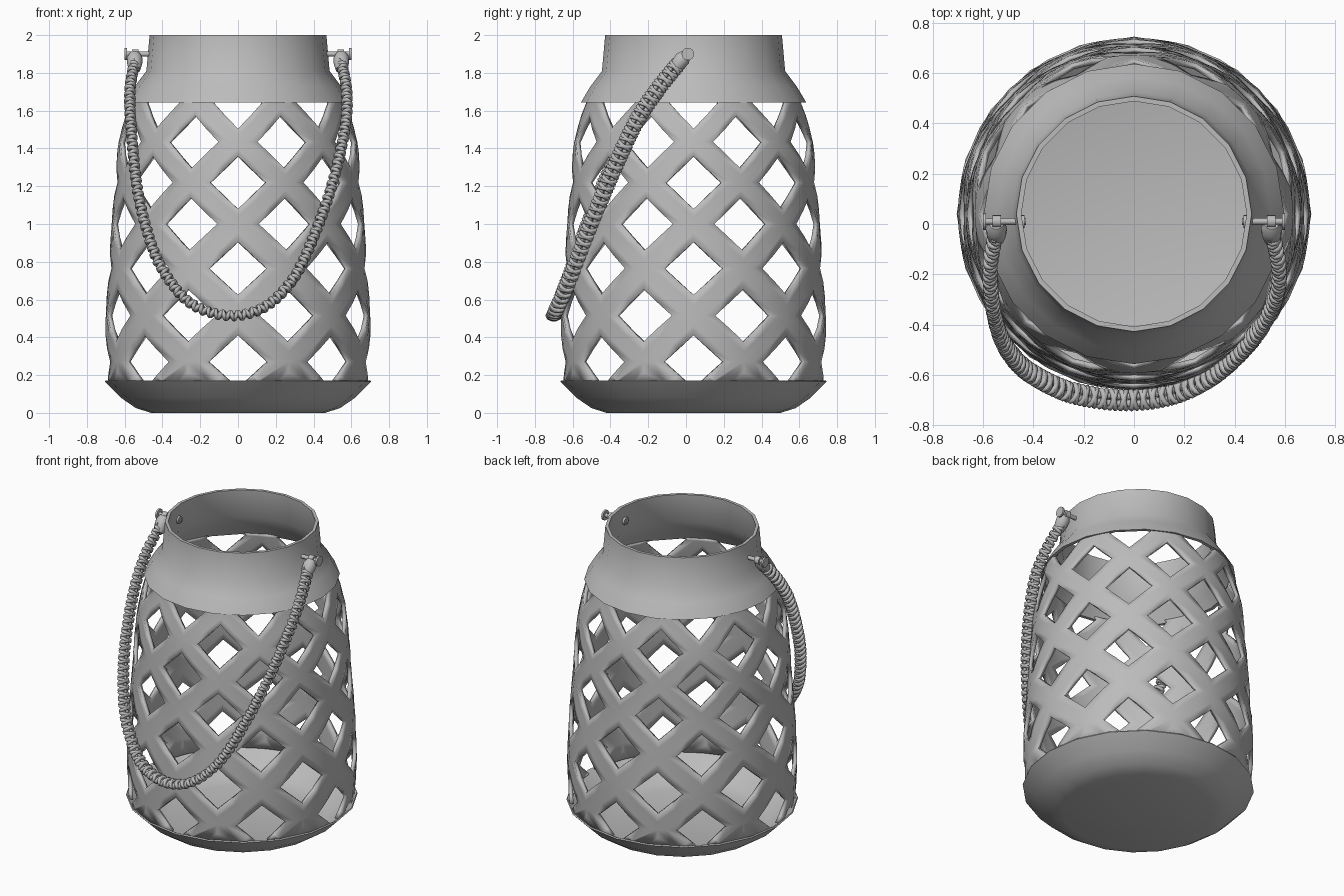
import bpy, bmesh, math
from mathutils import Vector

cube = bpy.data.objects.get("Cube")
if cube:
    bpy.data.objects.remove(cube, do_unlink=True)

CY = 0.04          # the body axis sits slightly behind the handle
COUNT = 8          # openings in each row
STEP = 2 * math.pi / COUNT

grey = bpy.data.materials.new("matt grey")
grey.use_nodes = True
grey.diffuse_color = (0.5, 0.5, 0.5, 1)
grey.node_tree.nodes["Principled BSDF"].inputs["Base Color"].default_value = (0.5, 0.5, 0.5, 1)


def finish(obj, angle=40):
    """Give the object its colour and smooth shading."""
    obj.data.materials.append(grey)
    bpy.ops.object.select_all(action="DESELECT")
    obj.select_set(True)
    bpy.context.view_layer.objects.active = obj
    bpy.ops.object.shade_smooth_by_angle(angle=math.radians(angle))
    return obj


def from_bmesh(name, bm):
    bmesh.ops.recalc_face_normals(bm, faces=bm.faces)
    mesh = bpy.data.meshes.new(name)
    bm.to_mesh(mesh)
    bm.free()
    obj = bpy.data.objects.new(name, mesh)
    bpy.context.collection.objects.link(obj)
    return obj


def lathe(name, profile, segments=20, closed=False):
    """Spin (radius, height) points around the upright axis."""
    bm = bmesh.new()
    verts = [bm.verts.new((r, 0, z)) for r, z in profile]
    pairs = list(zip(verts, verts[1:]))
    if closed:
        pairs.append((verts[-1], verts[0]))
    edges = [bm.edges.new(p) for p in pairs]
    bmesh.ops.spin(bm, geom=verts + edges, cent=(0, 0, 0), axis=(0, 0, 1),
                   angle=2 * math.pi, steps=segments, use_duplicate=False)
    bmesh.ops.remove_doubles(bm, verts=bm.verts, dist=0.0005)
    return from_bmesh(name, bm)


# Base: a thin shallow bowl
base = lathe("base_bowl", [(0, 0), (0.46, 0), (0.54, 0.025), (0.62, 0.08), (0.705, 0.165),
                           (0.7, 0.172), (0.685, 0.165), (0.605, 0.09), (0.53, 0.04),
                           (0.45, 0.018), (0, 0.018)])
base.location.y = CY
finish(base)

# Shoulder and neck, an open shell
collar = lathe("neck_collar", [(0.597, 1.643), (0.545, 1.73), (0.485, 1.81), (0.468, 2.0),
                               (0.448, 2.0), (0.462, 1.81), (0.525, 1.72), (0.575, 1.643)],
               closed=True)
collar.location.y = CY
finish(collar)

# Lattice wall: each cell is a diamond frame around a diamond opening
WALL = [(0, 0.67), (0.17, 0.69), (0.45, 0.703), (0.76, 0.688), (0.98, 0.67),
        (1.22, 0.655), (1.42, 0.635), (1.64, 0.583), (2.1, 0.5)]


def wall_radius(z):
    for (za, ra), (zb, rb) in zip(WALL, WALL[1:]):
        if z <= zb:
            return ra + (rb - ra) * (z - za) / (zb - za)
    return WALL[-1][1]


rows = [0.0, 0.02, 0.27, 0.515, 0.765, 1.0, 1.22, 1.435, 1.645, 1.85, 2.05]
bm = bmesh.new()
# Lay the cells out flat as (angle, 0, height)
for i in range(1, len(rows) - 1):
    low, mid, high = rows[i - 1:i + 2]
    for k in range(COUNT):
        a = (k + (0 if i % 2 == 0 else 0.5)) * STEP
        outer = [(a, low), (a + STEP / 2, mid), (a, high), (a - STEP / 2, mid)]
        inner = [(a + (b - a) * 0.58, mid + math.copysign(0.14, z - mid) * (z != mid))
                 for b, z in outer]
        ov = [bm.verts.new((b, 0, z)) for b, z in outer]
        iv = [bm.verts.new((b, 0, z)) for b, z in inner]
        for j in range(4):
            n = (j + 1) % 4
            bm.faces.new((ov[j], ov[n], iv[n], iv[j]))
bmesh.ops.remove_doubles(bm, verts=bm.verts, dist=0.0005)
bmesh.ops.subdivide_edges(bm, edges=bm.edges[:], cuts=1, use_grid_fill=True)
for height, up in ((0.165, -1), (1.66, 1)):
    bmesh.ops.bisect_plane(bm, geom=bm.verts[:] + bm.edges[:] + bm.faces[:],
                           plane_co=(0, 0, height), plane_no=(0, 0, up), clear_outer=True)
# Roll the sheet round the axis and join the seam
for v in bm.verts:
    a, z = v.co.x, v.co.z
    v.co = wall_radius(z) * Vector((math.sin(a), -math.cos(a), 0)) + Vector((0, 0, z))
bmesh.ops.remove_doubles(bm, verts=bm.verts, dist=0.0005)
lattice = from_bmesh("lattice_wall", bm)
lattice.location.y = CY
thick = lattice.modifiers.new("thickness", "SOLIDIFY")
thick.thickness = 0.025
thick.offset = -1
finish(lattice)


# Pins, washers and cord sleeves on both sides of the neck
def rod(name, radius, start, end, segments=12):
    start, end = Vector(start), Vector(end)
    bpy.ops.mesh.primitive_cylinder_add(vertices=segments, radius=radius,
                                        depth=(end - start).length, location=(start + end) / 2)
    obj = bpy.context.object
    obj.rotation_euler = (end - start).to_track_quat("Z", "Y").to_euler()
    obj.name = name
    return finish(obj)


for side, s in (("left", 1), ("right", -1)):
    rod(side + "_pin", 0.013, (s * 0.43, 0.01, 1.9), (s * 0.6, 0.01, 1.9))
    rod(side + "_pin_cap", 0.033, (s * 0.588, 0.01, 1.9), (s * 0.6, 0.01, 1.9), 16)
    rod(side + "_inner_rivet", 0.025, (s * 0.435, 0.01, 1.9), (s * 0.45, 0.01, 1.9), 16)
    rod(side + "_eye", 0.025, (s * 0.528, 0.01, 1.9), (s * 0.562, 0.01, 1.9), 16)
    sleeve = lathe(side + "_cord_sleeve", [(0, -0.06), (0.03, -0.055), (0.04, -0.015),
                                           (0.042, 0.02), (0.028, 0.05), (0, 0.055)], 14)
    sleeve.location = (s * 0.547, -0.03, 1.86)
    sleeve.rotation_euler.x = math.radians(-38)
    finish(sleeve)

# Handle path, hanging in front of the body
path = [Vector(p) for p in (
    (-0.55, -0.04, 1.85), (-0.572, -0.165, 1.7), (-0.565, -0.3, 1.5), (-0.535, -0.435, 1.2),
    (-0.48, -0.53, 0.96), (-0.4, -0.6, 0.76), (-0.25, -0.67, 0.58), (-0.05, -0.7, 0.515),
    (0.14, -0.68, 0.56), (0.3, -0.61, 0.72), (0.42, -0.51, 0.98), (0.51, -0.4, 1.25),
    (0.57, -0.27, 1.53), (0.575, -0.16, 1.7), (0.55, -0.04, 1.85))]


def spline_point(u):
    """Smooth point on the handle path, u from 0 to 1."""
    n = len(path) - 1
    i = min(int(u * n), n - 1)
    t = u * n - i
    b, c = path[i], path[i + 1]
    a = path[i - 1] if i else 2 * b - c
    d = path[i + 2] if i + 2 <= n else 2 * c - b
    return (2 * b + (c - a) * t + (2 * a - 5 * b + 4 * c - d) * t ** 2
            + (3 * b - a - 3 * c + d) * t ** 3) / 2


# Sample the path evenly by length
raw = [spline_point(i / 800) for i in range(801)]
lengths = [0.0]
for p, q in zip(raw, raw[1:]):
    lengths.append(lengths[-1] + (q - p).length)


def even_samples(count):
    out, j = [], 0
    for i in range(count + 1):
        goal = lengths[-1] * i / count
        while j < 799 and lengths[j + 1] < goal:
            j += 1
        f = (goal - lengths[j]) / (lengths[j + 1] - lengths[j])
        out.append(raw[j].lerp(raw[j + 1], f))
    return out


def cord(name, radius, count, offset):
    """Cord following the handle, shifted by offset(u) = (across, through)."""
    pts = even_samples(count)
    curve = bpy.data.curves.new(name, "CURVE")
    curve.dimensions = "3D"
    curve.bevel_depth = radius
    curve.bevel_resolution = 1
    spline = curve.splines.new("POLY")
    spline.points.add(count)
    for i, p in enumerate(pts):
        t = (pts[min(i + 1, count)] - pts[max(i - 1, 0)]).normalized()
        across = Vector((0, -1, 0))
        across = (across - t * across.dot(t)).normalized()
        w, h = offset(i / count)
        spline.points[i].co = (*(p + across * w + t.cross(across) * h), 1)
    obj = bpy.data.objects.new(name, curve)
    bpy.context.collection.objects.link(obj)
    curve.materials.append(grey)
    spline.use_smooth = True
    curve.use_fill_caps = True


TURNS = 84
for label, s in (("outer", 1), ("inner", -1)):
    cord("handle_core_" + label, 0.015, 100, lambda u, s=s: (s * 0.015, 0))
    cord("handle_wrap_" + label, 0.0115, TURNS * 10, lambda u, s=s: (
        s * 0.034 * math.cos(2 * math.pi * TURNS * u),
        0.02 * math.sin(2 * math.pi * TURNS * u)))
